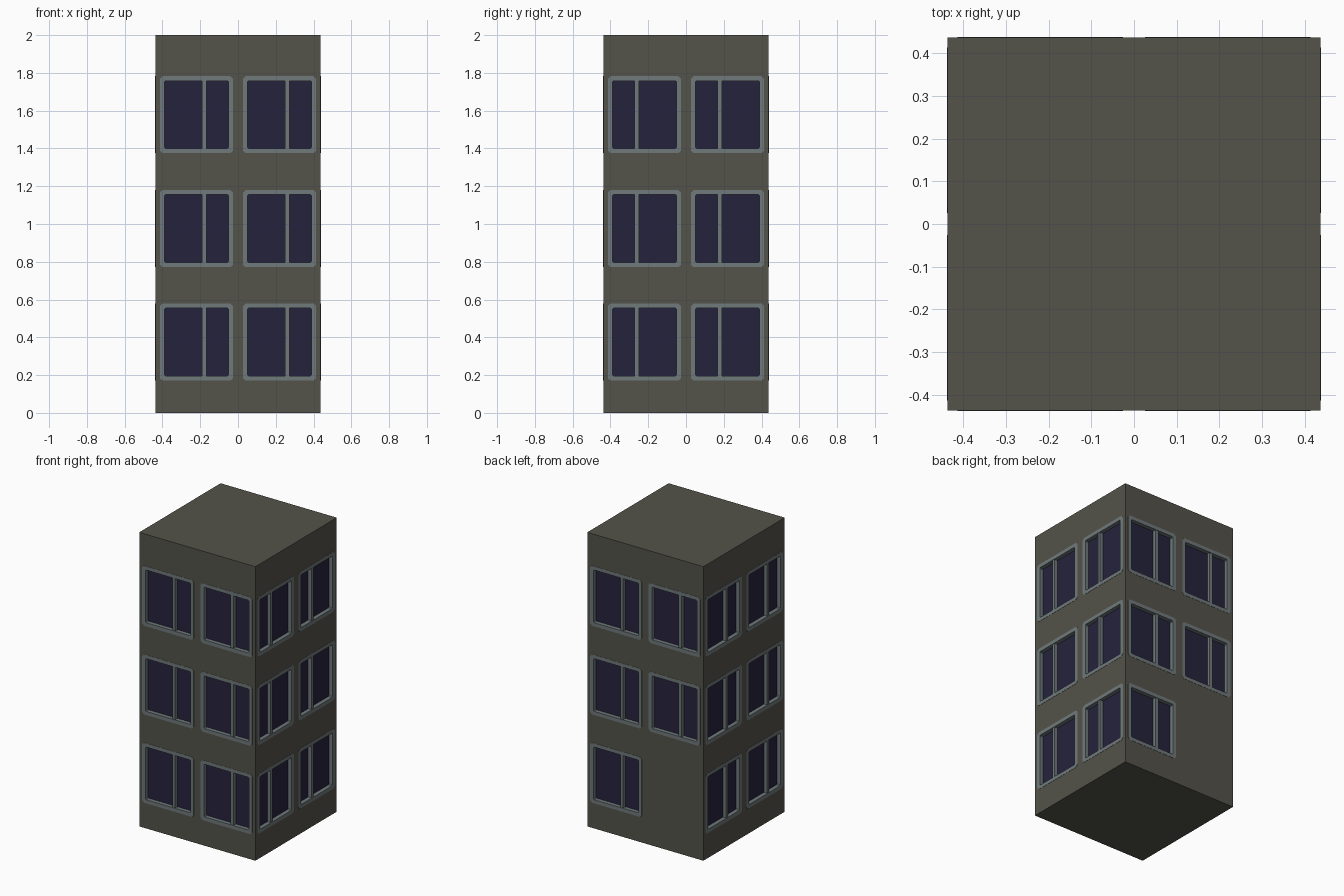
import bpy, bmesh, math
from mathutils import Matrix

if "Cube" in bpy.data.objects:
    bpy.data.objects.remove(bpy.data.objects["Cube"])

HALF, HEIGHT = 0.437, 2.0          # tower half width and height
W, H = 0.194, 0.204                # window half width and half height
BORDER, DEPTH = 0.025, 0.026       # frame width and recess of the glass
PROUD = 0.0015                     # frame stands slightly off the wall


def material(name, rgb):
    m = bpy.data.materials.new(name)
    m.diffuse_color = (*rgb, 1)
    m.use_nodes = True
    m.node_tree.nodes["Principled BSDF"].inputs["Base Color"].default_value = m.diffuse_color
    return m


WALL = material("dark_olive_wall", (0.088, 0.086, 0.068))
FRAME = material("blue_grey_frame", (0.16, 0.192, 0.198))
GLASS = material("navy_glass", (0.0185, 0.0165, 0.046))


def add_box(bm, x0, x1, y0, y1, z0, z1):
    m = Matrix.Translation(((x0 + x1) / 2, (y0 + y1) / 2, (z0 + z1) / 2))
    m = m @ Matrix.Diagonal((x1 - x0, y1 - y0, z1 - z0, 1))
    bmesh.ops.create_cube(bm, size=1, matrix=m)


def octagon(cx, cz, w, h, c):
    # rectangle with cut corners
    pts = [(w - c, -h), (w, -h + c), (w, h - c), (w - c, h),
           (-w + c, h), (-w, h - c), (-w, -h + c), (-w + c, -h)]
    return [(cx + x, cz + z) for x, z in pts]


def add_ring(bm, cx, cz, y0, y1):
    outer = octagon(cx, cz, W, H, 0.014)
    inner = octagon(cx, cz, W - BORDER, H - BORDER, 0.005)
    loops = [[bm.verts.new((x, y, z)) for x, z in pts]
             for pts, y in ((outer, y0), (inner, y0), (inner, y1), (outer, y1))]
    for a in range(4):
        p, q = loops[a], loops[(a + 1) % 4]
        for i in range(8):
            j = (i + 1) % 8
            bm.faces.new((p[i], p[j], q[j], q[i]))


def finish(bm, name, mat, turn=0):
    bmesh.ops.recalc_face_normals(bm, faces=bm.faces[:])
    bm.transform(Matrix.Rotation(turn, 4, 'Z'))
    me = bpy.data.meshes.new(name)
    bm.to_mesh(me)
    bm.free()
    me.materials.append(mat)
    ob = bpy.data.objects.new(name, me)
    bpy.context.collection.objects.link(ob)
    return ob


# solid tower
bm = bmesh.new()
add_box(bm, -HALF, HALF, -HALF, HALF, 0, HEIGHT)
tower = finish(bm, "tower_walls", WALL)

# windows: each side is modelled facing the front, then turned into place
for k, side in enumerate(("front", "right", "back", "left")):
    cut, frames, panes = bmesh.new(), bmesh.new(), bmesh.new()
    bar = -0.041 if side == "right" else 0.041     # off-centre mullion
    for cz in (0.375, 0.976, 1.579):
        for cx in (-0.22, 0.22):
            if side == "back" and cx > 0 and cz < 0.5:
                continue                           # blank wall here
            w, h = W - BORDER, H - BORDER
            e = 0.008
            add_box(cut, cx - w - e, cx + w + e, -HALF - 0.05, -HALF + DEPTH + 0.004,
                    cz - h - e, cz + h + e)
            add_ring(frames, cx, cz, -HALF - PROUD, -HALF + DEPTH + 0.002)
            add_box(frames, cx + bar - 0.011, cx + bar + 0.011,
                    -HALF + 0.002, -HALF + DEPTH + 0.002, cz - h - e, cz + h + e)
            add_box(panes, cx - w - e, cx + w + e, -HALF + DEPTH, -HALF + DEPTH + 0.003,
                    cz - h - e, cz + h + e)
    turn = k * math.pi / 2
    finish(frames, side + "_window_frames", FRAME, turn)
    finish(panes, side + "_window_glass", GLASS, turn)
    cutter = finish(cut, side + "_cutter", WALL, turn)
    cutter.hide_render = True

    # carve the openings and drop the cutter
    mod = tower.modifiers.new("openings", 'BOOLEAN')
    mod.operation, mod.solver, mod.object = 'DIFFERENCE', 'EXACT', cutter
    bpy.context.view_layer.objects.active = tower
    bpy.ops.object.modifier_apply(modifier=mod.name)
    bpy.data.objects.remove(cutter)
